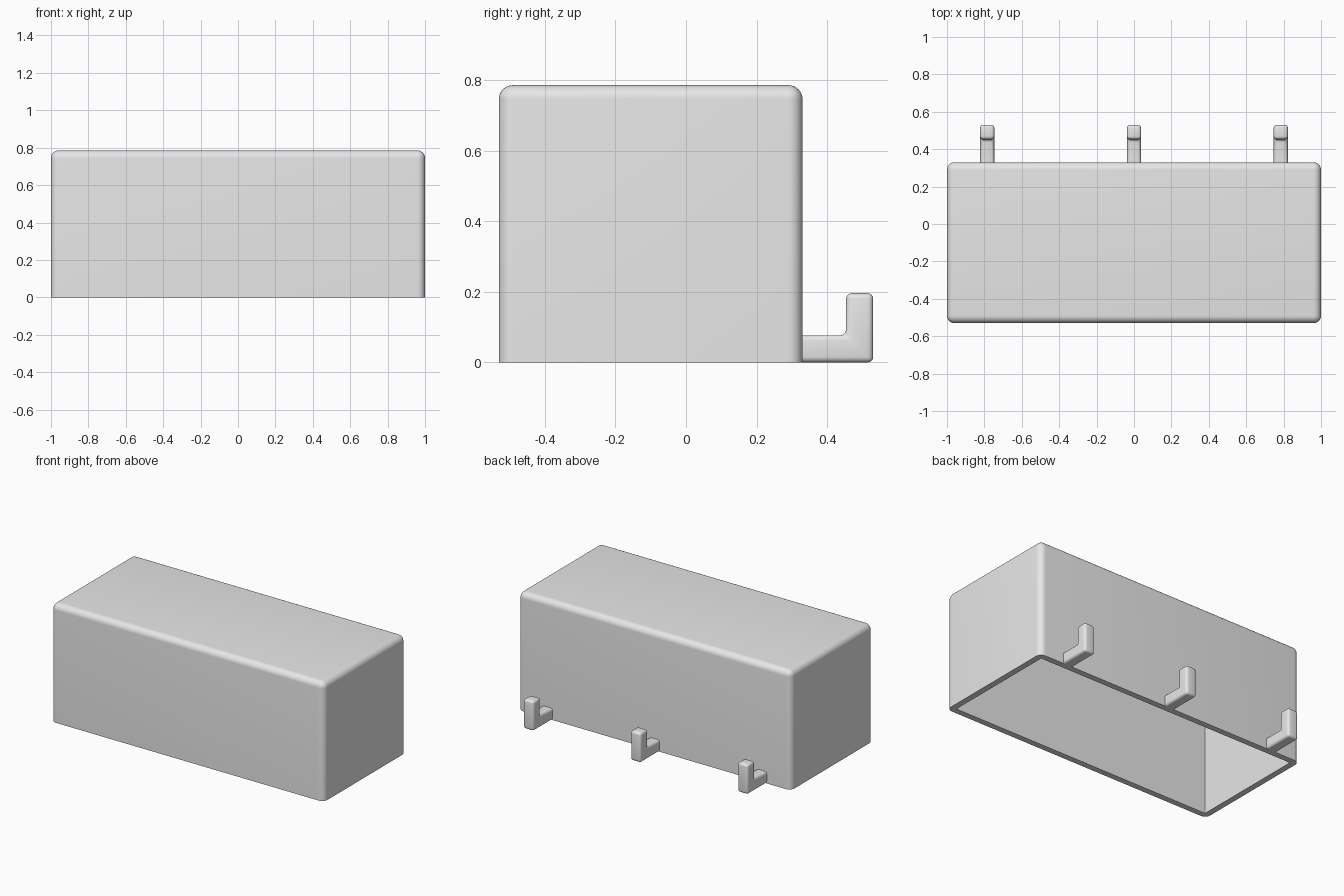
import bpy, bmesh
from mathutils import Vector

cube = bpy.data.objects.get("Cube")
if cube:
    bpy.data.objects.remove(cube, do_unlink=True)

grey = bpy.data.materials.new("light_grey")
grey.use_nodes = True
grey.diffuse_color = (0.8, 0.8, 0.8, 1)
grey.node_tree.nodes["Principled BSDF"].inputs["Base Color"].default_value = (0.8, 0.8, 0.8, 1)

WALL, RADIUS = 0.04, 0.04
FRONT, BACK, TOP = -0.53, 0.33, 0.785


def add_object(name, bm):
    bmesh.ops.recalc_face_normals(bm, faces=bm.faces)
    mesh = bpy.data.meshes.new(name)
    bm.to_mesh(mesh)
    bm.free()
    mesh.materials.append(grey)
    obj = bpy.data.objects.new(name, mesh)
    bpy.context.collection.objects.link(obj)
    return obj


def box(lo, hi):
    bm = bmesh.new()
    bmesh.ops.create_cube(bm, size=1)
    lo, hi = Vector(lo), Vector(hi)
    for v in bm.verts:
        v.co = (lo + hi) / 2 + v.co * (hi - lo)
    return bm


def round_edges(bm, edges, radius, segments):
    bmesh.ops.bevel(bm, geom=edges, offset=radius, segments=segments,
                    profile=0.5, affect='EDGES')


def activate(obj):
    bpy.ops.object.select_all(action='DESELECT')
    obj.select_set(True)
    bpy.context.view_layer.objects.active = obj


# Rounded outer cover, square at the open bottom rim
bm = box((-1, FRONT, 0), (1, BACK, TOP))
round_edges(bm, [e for e in bm.edges if any(v.co.z > 0.1 for v in e.verts)], RADIUS, 8)
cover = add_object("cover_shell", bm)

# Sharp-cornered cavity cut up from below
cavity = add_object("cavity_cutter", box((-1 + WALL, FRONT + WALL, -0.1),
                                         (1 - WALL, BACK - WALL, TOP - WALL)))
cavity.hide_render = True
cut = cover.modifiers.new("cavity", 'BOOLEAN')
cut.operation, cut.solver, cut.object = 'DIFFERENCE', 'EXACT', cavity
activate(cover)
bpy.ops.object.modifier_apply(modifier=cut.name)
bpy.data.objects.remove(cavity, do_unlink=True)
bpy.ops.object.shade_smooth_by_angle(angle=0.6)

# L-shaped hooks along the lower back edge
HALF = 0.038
ROOT = BACK - 0.01
PROFILE = [(ROOT, 0), (0.53, 0), (0.53, 0.196), (0.453, 0.196), (0.453, 0.077), (ROOT, 0.077)]
for name, x in (("right_hook", -0.785), ("middle_hook", 0), ("left_hook", 0.785)):
    bm = bmesh.new()
    side = bm.faces.new([bm.verts.new((x - HALF, y, z)) for y, z in PROFILE])
    grown = bmesh.ops.extrude_face_region(bm, geom=[side])["geom"]
    bmesh.ops.translate(bm, vec=(2 * HALF, 0, 0),
                        verts=[g for g in grown if isinstance(g, bmesh.types.BMVert)])
    bmesh.ops.recalc_face_normals(bm, faces=bm.faces)
    # Round everything except the root where it joins the wall
    edges = [e for e in bm.edges if any(v.co.y > BACK + 0.05 for v in e.verts)]
    round_edges(bm, edges, 0.016, 4)
    hook = add_object(name, bm)
    activate(hook)
    bpy.ops.object.shade_smooth_by_angle(angle=0.6)
